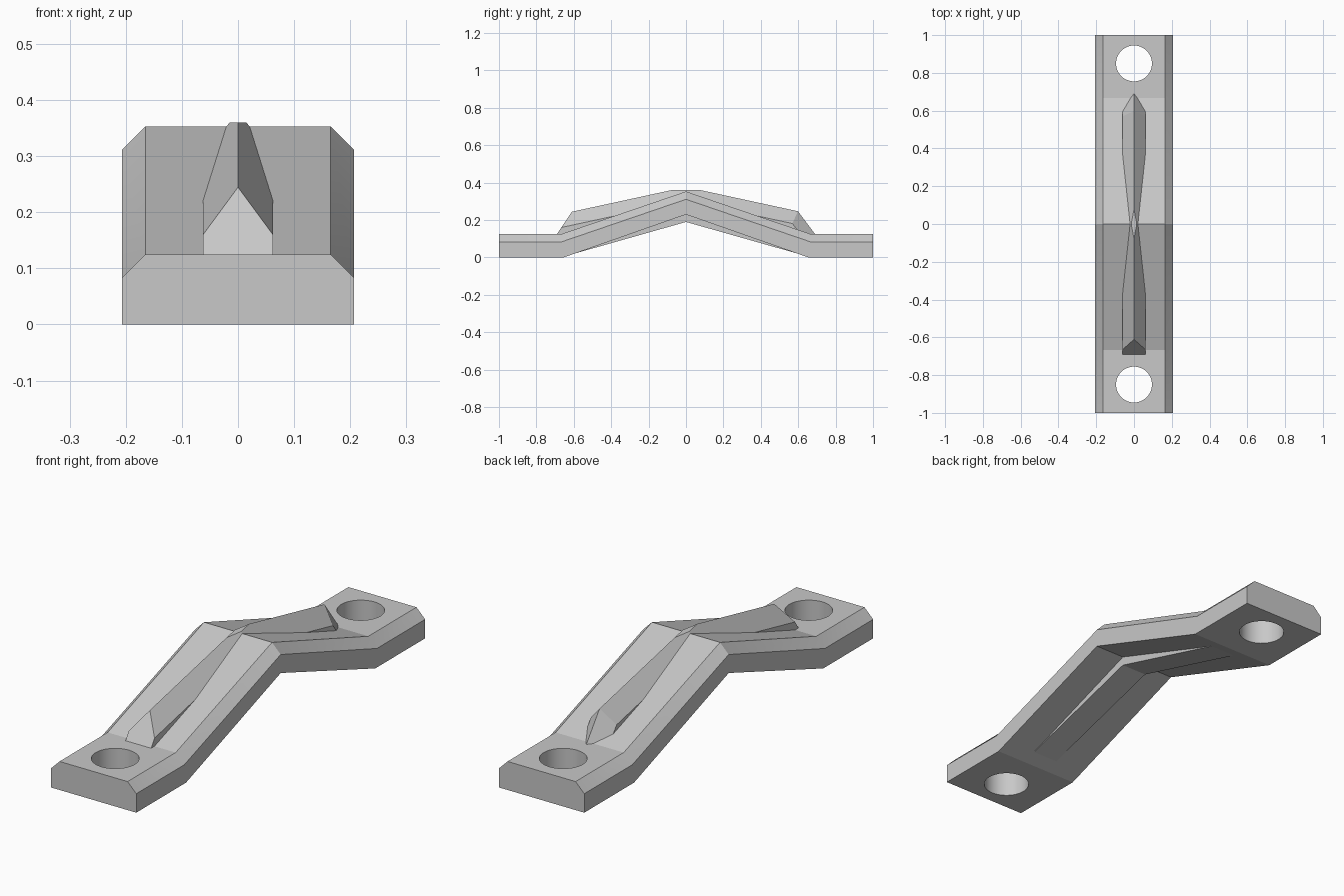
import bpy
import bmesh
from math import radians
from mathutils import Vector

if "Cube" in bpy.data.objects:
    bpy.data.objects.remove(bpy.data.objects["Cube"], do_unlink=True)

grey = bpy.data.materials.new("light grey")
grey.use_nodes = True
grey.diffuse_color = (0.58, 0.58, 0.58, 1)
grey.node_tree.nodes["Principled BSDF"].inputs["Base Color"].default_value = grey.diffuse_color


def loft(rings):
    """Skin a row of equal closed cross-sections and cap both ends."""
    bm = bmesh.new()
    rows = [[bm.verts.new(p) for p in ring] for ring in rings]
    for a, b in zip(rows, rows[1:]):
        for i in range(len(a)):
            j = (i + 1) % len(a)
            bm.faces.new((a[i], a[j], b[j], b[i]))
    bm.faces.new(rows[0])
    bm.faces.new(rows[-1])
    bmesh.ops.recalc_face_normals(bm, faces=bm.faces)
    return bm


def slice_off(bm, point, normal):
    """Remove everything on the normal side of a plane and close the cut."""
    geom = bm.verts[:] + bm.edges[:] + bm.faces[:]
    cut = bmesh.ops.bisect_plane(bm, geom=geom, dist=1e-5, plane_co=point,
                                 plane_no=normal, clear_outer=True)
    edges = [e for e in cut["geom_cut"] if isinstance(e, bmesh.types.BMEdge)]
    bmesh.ops.edgeloop_fill(bm, edges=edges)


def finish(bm, name):
    bmesh.ops.recalc_face_normals(bm, faces=bm.faces)
    mesh = bpy.data.meshes.new(name)
    bm.to_mesh(mesh)
    bm.free()
    mesh.materials.append(grey)
    obj = bpy.data.objects.new(name, mesh)
    bpy.context.collection.objects.link(obj)
    return obj


# Arched bar with chamfered upper edges
W, C = 0.207, 0.042


def bar_section(y_low, y_high, low, high):
    return [(-W, y_low, low), (W, y_low, low), (W, y_high, high - C),
            (W - C, y_high, high), (C - W, y_high, high), (-W, y_high, high - C)]


bar = finish(loft([bar_section(-1, -1, 0, 0.125),
                   bar_section(-0.655, -0.667, 0, 0.125),
                   bar_section(0, 0, 0.23, 0.353),
                   bar_section(0.655, 0.667, 0, 0.125),
                   bar_section(1, 1, 0, 0.125)]), "arched_bar")

# Bolt holes through both feet
for side in (-1, 1):
    bpy.ops.mesh.primitive_cylinder_add(vertices=48, radius=0.095, depth=0.5,
                                        location=(0, side * 0.85, 0.06))
    cutter = bpy.context.object
    cutter.name = "hole_cutter"
    cutter.hide_render = True
    cutter.data.materials.append(grey)
    mod = bar.modifiers.new("bolt_hole", "BOOLEAN")
    mod.operation = "DIFFERENCE"
    mod.solver = "EXACT"
    mod.object = cutter
    bpy.ops.object.select_all(action="DESELECT")
    bar.select_set(True)
    bpy.context.view_layer.objects.active = bar
    bpy.ops.object.modifier_apply(modifier=mod.name)
    bpy.data.objects.remove(cutter, do_unlink=True)
bpy.ops.object.shade_smooth_by_angle(angle=radians(15))

# Gabled rib along the top
R = 0.062


def gable_section(y):
    d = abs(y)
    floor, eave, apex = 0.28 - 0.3 * d, 0.305 - 0.217 * d, 0.377 - 0.217 * d
    return [(-R, y, floor), (R, y, floor), (R, y, eave), (0, y, apex), (-R, y, eave)]


rib = loft([gable_section(y) for y in (-0.95, 0, 0.95)])
slice_off(rib, (0, 0, 0.36), (0, 0, 1))              # flattened crown
slice_off(rib, (0, -0.69, 0.125), (0, -0.12, 0.08))  # blunt front end
tip, peak = Vector((0, 0.69, 0.125)), Vector((0, 0.6, 0.245))
for side in (-1, 1):                                 # pointed back end
    normal = (peak - tip).cross(Vector((side * R, 0.57, 0.18)) - tip)
    slice_off(rib, tip, normal if normal.y > 0 else -normal)
finish(rib, "upper_rib")

# Shallow stiffening rib under the arch
finish(loft([[(x, -0.67, 0), (x, 0, 0.19), (x, 0.67, 0), (x, 0.6, 0.06),
              (x, 0, 0.28), (x, -0.6, 0.06)] for x in (-R, R)]), "lower_rib")
